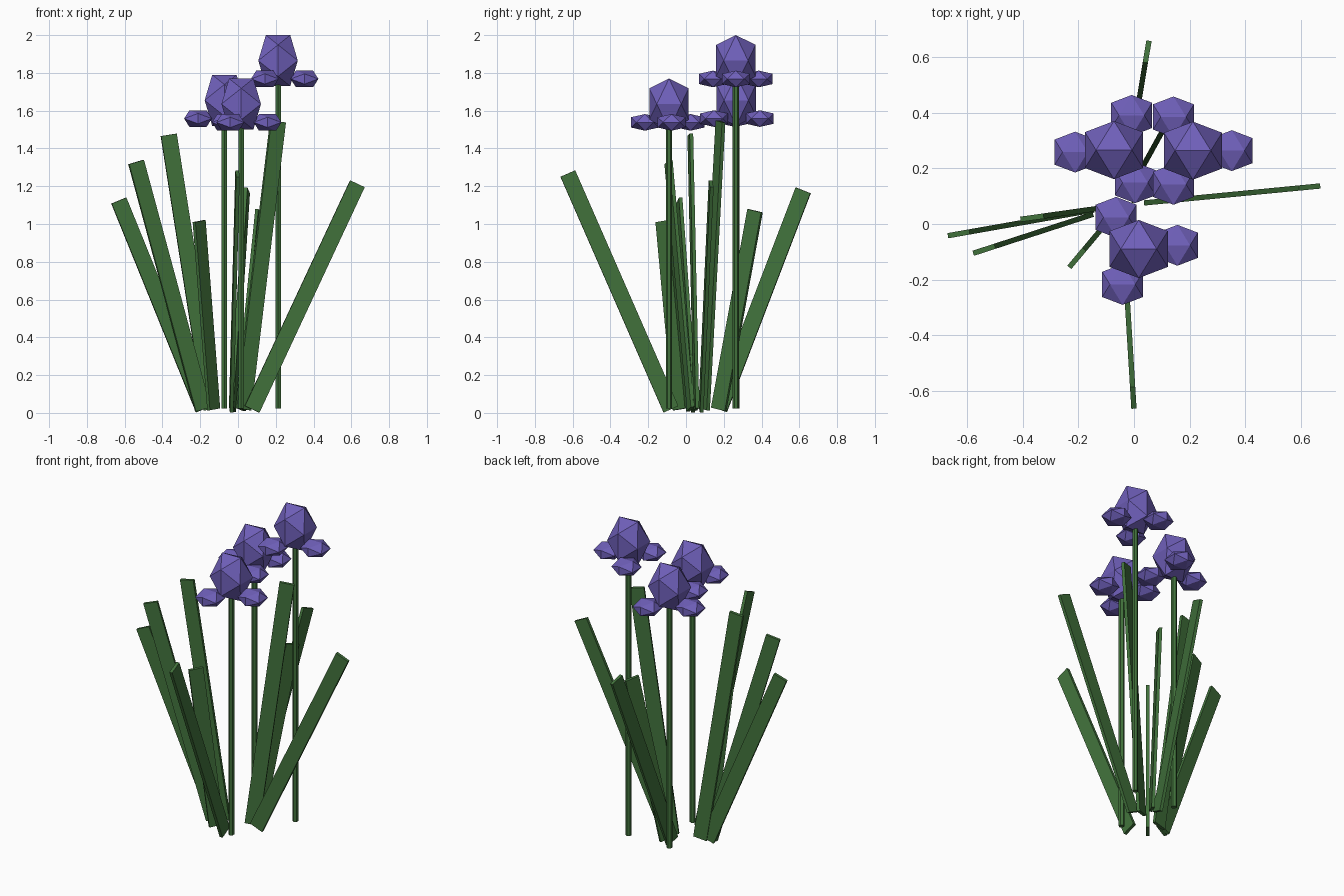
import bpy, bmesh, math
from mathutils import Vector, Matrix

if "Cube" in bpy.data.objects:
    bpy.data.objects.remove(bpy.data.objects["Cube"])


def make_material(name, color):
    m = bpy.data.materials.new(name)
    m.diffuse_color = (*color, 1)
    m.use_nodes = True
    m.node_tree.nodes["Principled BSDF"].inputs["Base Color"].default_value = m.diffuse_color
    return m


GREEN = make_material("leaf green", (0.054, 0.170, 0.045))
PURPLE = make_material("petal purple", (0.160, 0.116, 0.490))


def add_object(name, bm, material):
    bmesh.ops.recalc_face_normals(bm, faces=bm.faces)
    me = bpy.data.meshes.new(name)
    bm.to_mesh(me)
    bm.free()
    me.materials.append(material)
    ob = bpy.data.objects.new(name, me)
    bpy.context.collection.objects.link(ob)
    return ob


# Twenty-sided lump with a horizontal edge on top
def lump(name, center, half_width, half_height):
    phi = (1 + 5 ** 0.5) / 2
    bm = bmesh.new()
    for a in (-1, 1):
        for b in (-phi, phi):
            for p in ((a, 0, b), (0, b, a), (b, a, 0)):
                bm.verts.new((p[0] * half_width / phi,
                              p[1] * half_width / phi,
                              p[2] * half_height / phi))
    bmesh.ops.convex_hull(bm, input=bm.verts)
    add_object(name, bm, PURPLE).location = center


# Flower: thin stem, tall head and three flat petals around its foot
def flower(x, y, top, turn):
    bm = bmesh.new()
    z0, z1 = 0.024, top - 0.2
    bmesh.ops.create_cone(bm, cap_ends=True, segments=6, radius1=0.017,
                          radius2=0.017, depth=z1 - z0)
    add_object("flower_stem", bm, GREEN).location = (x, y, (z0 + z1) / 2)
    lump("flower_head", (x, y, top - 0.135), 0.1045, 0.135)
    for k in range(3):
        a = math.radians(turn + 120 * k)
        lump("flower_petal", (x + 0.14 * math.cos(a), y + 0.14 * math.sin(a),
                              top - 0.232), 0.0735, 0.044)


# Leaf: flat blade leaning outwards from the clump centre, edge-on from above
CLUMP = Vector((-0.045, 0.068, 0))


def leaf(angle, r0, r1, z1):
    a = math.radians(angle)
    out = Vector((math.cos(a), math.sin(a), 0))
    foot = CLUMP + out * r0 + Vector((0, 0, 0.019))
    tip = CLUMP + out * r1 + Vector((0, 0, z1))
    along = (tip - foot).normalized()
    side = Vector((-out.y, out.x, 0))
    wide = side.cross(along)
    rot = Matrix((wide, side, along)).transposed().to_4x4()
    size = Matrix.Diagonal((0.085, 0.019, (tip - foot).length, 1))
    bm = bmesh.new()
    bmesh.ops.create_cube(bm, size=1,
                          matrix=Matrix.Translation((foot + tip) / 2) @ rot @ size)
    add_object("leaf", bm, GREEN)


for f in ((-0.072, 0.266, 1.79, 63), (0.017, -0.09, 1.77, 5.5),
          (0.212, 0.264, 2.0, 0)):
    flower(*f)

# angle, foot radius, tip radius, tip height
for l in ((5.5, 0.12, 0.68, 1.213), (24, 0.08, 0.281, 1.543),
          (61, 0.12, 0.34, 1.07), (80.5, 0.11, 0.56, 1.178),
          (190, 0.14, 0.595, 1.124), (198, 0.148, 0.52, 1.328),
          (188, 0.095, 0.325, 1.472), (230, 0.13, 0.25, 1.015),
          (273.5, 0.148, 0.695, 1.267)):
    leaf(*l)
